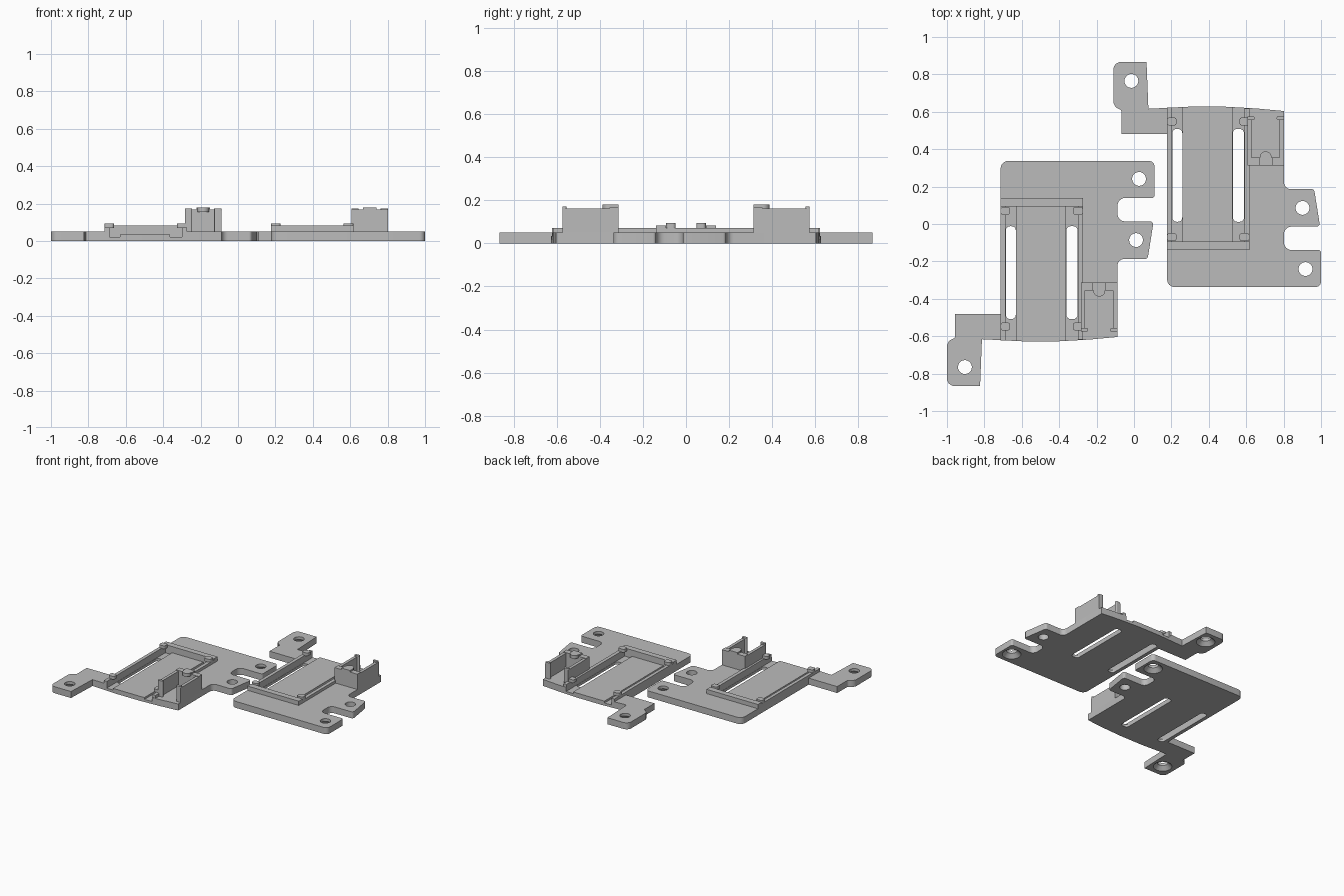
import bpy, bmesh, math
from mathutils import Matrix, Vector

cube = bpy.data.objects.get("Cube")
if cube:
    bpy.data.objects.remove(cube, do_unlink=True)

grey = bpy.data.materials.new("light grey plastic")
grey.use_nodes = True
COLOUR = (0.5, 0.5, 0.5, 1)
grey.diffuse_color = COLOUR
grey.node_tree.nodes["Principled BSDF"].inputs["Base Color"].default_value = COLOUR


def finish(bm, name):
    bmesh.ops.recalc_face_normals(bm, faces=bm.faces)
    mesh = bpy.data.meshes.new(name)
    bm.to_mesh(mesh)
    bm.free()
    mesh.materials.append(grey)
    ob = bpy.data.objects.new(name, mesh)
    bpy.context.collection.objects.link(ob)
    return ob


def rounded(corners, steps=6):
    """Outline from (x, y, radius) corners, with the corners rounded."""
    out = []
    for i, (x, y, r) in enumerate(corners):
        p = Vector((x, y))
        if not r:
            out.append(p)
            continue
        a = (Vector(corners[i - 1][:2]) - p).normalized() * r
        b = (Vector(corners[(i + 1) % len(corners)][:2]) - p).normalized() * r
        for k in range(steps + 1):
            t = k / steps * math.pi / 2
            out.append(p + a * (1 - math.sin(t)) + b * (1 - math.cos(t)))
    return out


def prism(name, outline, z0, z1):
    bm = bmesh.new()
    face = bm.faces.new([bm.verts.new((x, y, z0)) for x, y in outline])
    ext = bmesh.ops.extrude_face_region(bm, geom=[face])
    verts = [g for g in ext["geom"] if isinstance(g, bmesh.types.BMVert)]
    bmesh.ops.translate(bm, verts=verts, vec=(0, 0, z1 - z0))
    return finish(bm, name)


def box(name, x0, x1, y0, y1, z0, z1, r=0):
    return prism(name, rounded([(x0, y0, r), (x1, y0, r), (x1, y1, r), (x0, y1, r)]), z0, z1)


def cone(name, x, y, r0, r1, z0, z1):
    bm = bmesh.new()
    bmesh.ops.create_cone(bm, cap_ends=True, segments=32, radius1=r0, radius2=r1,
                          depth=z1 - z0, matrix=Matrix.Translation((x, y, (z0 + z1) / 2)))
    return finish(bm, name)


def cut(ob, cutter):
    cutter.hide_render = True
    mod = ob.modifiers.new("cut", "BOOLEAN")
    mod.operation, mod.solver, mod.object = "DIFFERENCE", "EXACT", cutter
    bpy.context.view_layer.objects.active = ob
    bpy.ops.object.modifier_apply(modifier=mod.name)
    bpy.data.objects.remove(cutter, do_unlink=True)


TOP = 0.05
parts = []

# Base plate with two screw lobes and a corner tab
plate = prism("base_plate", rounded([
    (-0.713, 0.337, 0.04), (0.11, 0.337, 0.03), (0.11, 0.139, 0.015),
    (-0.088, 0.139, 0.04), (-0.088, 0.014, 0.04), (0.105, 0.014, 0.02),
    (0.073, -0.187, 0.015), (-0.088, -0.187, 0.035), (-0.088, -0.604, 0),
    (-0.24, -0.618, 0), (-0.4, -0.627, 0), (-0.6, -0.627, 0), (-0.813, -0.616, 0),
    (-0.823, -0.866, 0), (-1.0, -0.866, 0.04), (-1.0, -0.625, 0.03),
    (-0.957, -0.61, 0.01), (-0.957, -0.481, 0), (-0.713, -0.481, 0)]), 0, TOP)

# Sunken bed, open at the end, with deeper channels beside it
cut(plate, box("bed_cutter", -0.687, -0.3, -0.7, 0.094, 0.035, 0.1))
for x0, x1 in ((-0.687, -0.63), (-0.363, -0.3)):
    cut(plate, box("channel_cutter", x0, x1, -0.7, 0.094, 0.02, 0.1))
    cut(plate, box("slot_cutter", x0 + 0.002, x1 - 0.002, -0.508, -0.012, -0.1, 0.1, 0.022))

# Screw holes, two of them countersunk from below
for x, y, sunk in ((0.027, 0.241, True), (0.011, -0.086, False), (-0.904, -0.765, True)):
    cut(plate, cone("hole_cutter", x, y, 0.037, 0.037, -0.1, 0.1))
    if sunk:
        cut(plate, cone("countersink_cutter", x, y, 0.068, 0.034, -0.002, 0.032))
parts.append(plate)

# Frame around the bed: side rails, end bar and retaining clips
parts += [
    box("left_rail", -0.713, -0.687, -0.622, 0.1, TOP - 0.01, 0.072),
    box("right_rail", -0.3, -0.273, -0.617, 0.1, TOP - 0.01, 0.072),
    box("end_bar", -0.713, -0.273, 0.094, 0.139, TOP - 0.01, 0.083)]
for y in (0.07, -0.548):
    parts.append(box("left_clip", -0.713, -0.663, y - 0.022, y + 0.022, 0.07, 0.094, 0.014))
    parts.append(box("right_clip", -0.326, -0.273, y - 0.022, y + 0.022, 0.07, 0.094, 0.014))

# Connector holder: two walls with end lips, cross wall and centre catch
for side, x0, x1, lip0, lip1 in (("left", -0.284, -0.261, -0.284, -0.245),
                                 ("right", -0.112, -0.088, -0.127, -0.088)):
    parts.append(box(side + "_holder_wall", x0, x1, -0.575, -0.313, TOP - 0.01, 0.163))
    parts.append(box(side + "_holder_lip", lip0, lip1, -0.575, -0.556, TOP - 0.01, 0.173, 0.007))
parts.append(box("holder_cross_wall", -0.284, -0.088, -0.355, -0.313, TOP - 0.01, 0.168))
parts.append(box("holder_catch_bar", -0.222, -0.15, -0.355, -0.313, 0.16, 0.18))
parts.append(prism("holder_catch", rounded([
    (-0.217, -0.34, 0), (-0.217, -0.388, 0.03), (-0.155, -0.388, 0.03),
    (-0.155, -0.34, 0)]), 0.155, 0.18))

# Second bracket is a mirrored copy
mirror = Matrix.Translation((0.89, 0, 0)) @ Matrix.Scale(-1, 4, (0, 1, 0))
for ob in parts:
    twin = ob.copy()
    twin.data = ob.data.copy()
    twin.name = "mirrored_" + ob.name
    twin.data.transform(mirror)
    twin.data.flip_normals()
    bpy.context.collection.objects.link(twin)
    parts_pair = (ob, twin)
    for item in parts_pair:
        bpy.ops.object.select_all(action="DESELECT")
        item.select_set(True)
        bpy.context.view_layer.objects.active = item
        bpy.ops.object.shade_smooth_by_angle(angle=math.radians(30))
